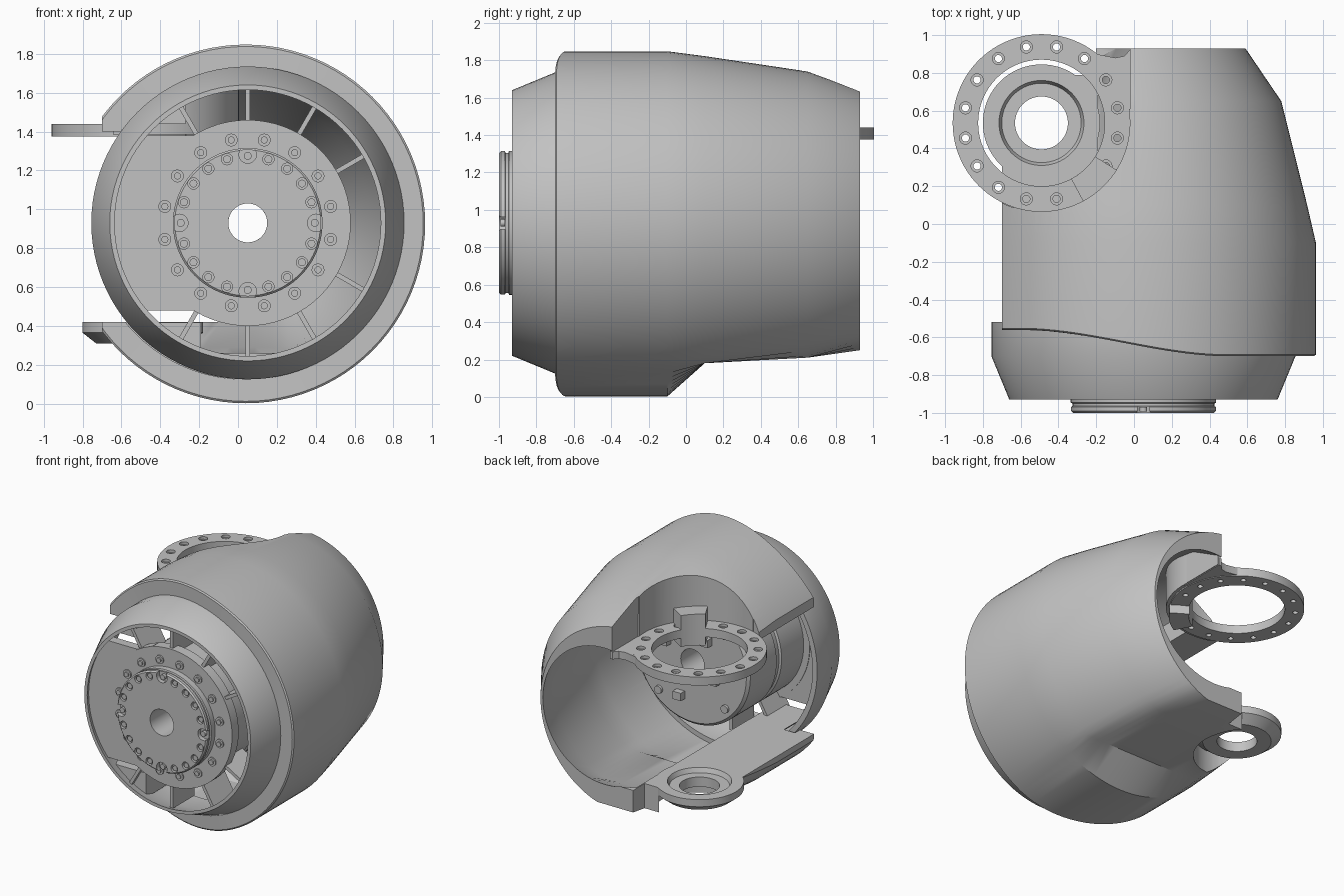
import bpy, bmesh, math
from math import cos, sin, pi, radians
from mathutils import Matrix

if "Cube" in bpy.data.objects:
    bpy.data.objects.remove(bpy.data.objects["Cube"], do_unlink=True)

grey = bpy.data.materials.new("plain grey")
grey.use_nodes = True
grey.diffuse_color = (0.54, 0.54, 0.54, 1)
grey.node_tree.nodes["Principled BSDF"].inputs["Base Color"].default_value = (0.54, 0.54, 0.54, 1)

AX, AZ = 0.05, 0.93        # main axis, running along y
PX, PY = -0.49, 0.535      # pivot axis, running along z


def finish(name, bm):
    bmesh.ops.recalc_face_normals(bm, faces=bm.faces)
    me = bpy.data.meshes.new(name)
    bm.to_mesh(me)
    bm.free()
    me.materials.append(grey)
    ob = bpy.data.objects.new(name, me)
    bpy.context.collection.objects.link(ob)
    return ob


def skin(name, rings, closed=True):
    """Join rings of points; closed loops back to the first ring, otherwise capped."""
    bm = bmesh.new()
    vs = [[bm.verts.new(p) for p in ring] for ring in rings]
    n = len(rings[0])
    for i in range(len(vs) if closed else len(vs) - 1):
        a, b = vs[i], vs[(i + 1) % len(vs)]
        for j in range(n):
            k = (j + 1) % n
            bm.faces.new((a[j], a[k], b[k], b[j]))
    if not closed:
        bm.faces.new(vs[0])
        bm.faces.new(vs[-1])
    return finish(name, bm)


def lathe(name, profile, axis="y", n=72):
    """Revolve a closed (radius, height) profile about the main or pivot axis."""
    rings = []
    for r, h in profile:
        ts = [2 * pi * j / n for j in range(n)]
        if axis == "y":
            rings.append([(AX + r * cos(t), h, AZ + r * sin(t)) for t in ts])
        else:
            rings.append([(PX + r * cos(t), PY + r * sin(t), h) for t in ts])
    return skin(name, rings)


def prism(name, pts, lo, hi, axis="z"):
    put = (lambda p, h: (p[0], p[1], h)) if axis == "z" else (lambda p, h: (p[0], h, p[1]))
    return skin(name, [[put(p, h) for p in pts] for h in (lo, hi)], closed=False)


def box(name, x0, x1, y0, y1, z0, z1):
    return prism(name, [(x0, y0), (x1, y0), (x1, y1), (x0, y1)], z0, z1)


def sector(name, r0, r1, a0, a1, z0, z1, n=32):
    ts = [radians(a0 + (a1 - a0) * i / n) for i in range(n + 1)]
    pts = [(PX + r1 * cos(t), PY + r1 * sin(t)) for t in ts]
    pts += [(PX + r0 * cos(t), PY + r0 * sin(t)) for t in reversed(ts)]
    return prism(name, pts, z0, z1)


def rods(name, centres, r, length, axis="y", n=20):
    bm = bmesh.new()
    turn = Matrix.Rotation(pi / 2, 4, "X") if axis == "y" else Matrix()
    for c in centres:
        bmesh.ops.create_cone(bm, cap_ends=True, segments=n, radius1=r, radius2=r,
                              depth=length, matrix=Matrix.Translation(c) @ turn)
    return finish(name, bm)


def carve(ob, cutters, op="DIFFERENCE"):
    """Apply booleans and throw the cutters away."""
    for c in cutters:
        m = ob.modifiers.new("cut", "BOOLEAN")
        m.operation, m.solver, m.object = op, "EXACT", c
    dg = bpy.context.evaluated_depsgraph_get()
    dg.update()
    me = bpy.data.meshes.new_from_object(ob.evaluated_get(dg))
    ob.modifiers.clear()
    ob.data = me
    for c in cutters:
        bpy.data.objects.remove(c, do_unlink=True)


def around(radius, y, angles):
    return [(AX + radius * cos(radians(a)), y, AZ + radius * sin(radians(a))) for a in angles]


# Outer shell: lofted circles that shrink and drift sideways, flattened underneath
def front_edge(x):
    t = min(max((x + 0.6) / 1.1, 0), 1)
    return -0.56 - 0.14 * t * t * (3 - 2 * t)


def section(y, cx, cz, r, zmin, n=96):
    ring = []
    for j in range(n):
        x, z = cx + r * cos(2 * pi * j / n), cz + r * sin(2 * pi * j / n)
        ring.append((x, front_edge(x) + y[0] if isinstance(y, tuple) else y, max(z, zmin)))
    return ring


outer = [section(*s) for s in (
    ((0.0,), 0.04, 0.925, 0.76, 0),
    ((0.0,), 0.04, 0.925, 0.913, 0), ((0.008,), 0.04, 0.925, 0.923, 0),
    (-0.1, 0.04, 0.925, 0.923, 0), (0.1, 0.02, 0.925, 0.897, 0.18),
    (0.65, -0.035, 0.925, 0.815, 0.21), (0.93, -0.125, 0.925, 0.715, 0.25))]
inner = [section(*s) for s in (
    (-1.2, 0.04, 0.925, 0.80, 0), (-0.1, 0.04, 0.925, 0.80, 0.125),
    (0.1, 0.03, 0.925, 0.77, 0.26), (0.65, 0.0, 0.925, 0.68, 0.29),
    (0.93, 0.045, 0.927, 0.525, 0.32), (1.2, 0.045, 0.927, 0.525, 0.32))]

# The cavity leaves a flat floor and a flat ceiling strip on the open side
cavity = skin("cavity", inner, closed=False)
carve(cavity, [box("floor_keep", -1.2, -0.19, -0.5, 1.5, -1, 0.42),
               box("ceiling_keep", -1.2, -0.45, -0.5, 0.15, 1.40, 3)])
shell = skin("outer_shell", outer, closed=False)
carve(shell, [
    cavity,
    box("side_cut", -2, -0.70, -2, 2, -1, 3),
    box("opening_cut", -2, -0.10, -2, 2, 0.42, 1.40),
    rods("scallop_cut", [(PX, PY, 1.42)], 0.472, 2.0, "z", 96),
    box("upper_corner_cut", -2, -0.02, 0.60, 2, 0.95, 3),
    box("lower_corner_cut", -2, -0.20, 0.79, 2, -1, 0.8),
    rods("lug_cut", [(PX, PY, 0)], 0.305, 1.0, "z", 72)])

# Pocket wall between pivot ring and shell: a curved run, then a straight one to the rim
for wall in (sector("pocket_wall", 0.468, 0.495, -108, 9, 1.385, 2.0),
             box("pocket_wall_straight", -0.019, 0.006, 0.58, 0.92, 1.385, 2.0)):
    carve(wall, [skin("shell_volume", outer, closed=False)], "INTERSECT")

# Flat plates carrying the floor and ceiling forward inside the collar
for name, x1, z0, z1 in (("lower_plate", -0.19, 0.0, 0.418), ("upper_plate", -0.27, 1.44, 2.0)):
    plate = box(name, -0.9, x1, -0.85, -0.49, z0, z1)
    carve(plate, [rods("collar_bore", [(AX, -0.7, AZ)], 0.74, 1, "y", 96)], "INTERSECT")

# Upper pivot ring with stepped bolt holes, and its flare into the shell corner
ring = lathe("pivot_ring", [(0.335, 1.375), (0.47, 1.375), (0.47, 1.44), (0.335, 1.44)], "z", 96)
spots = [(PX + 0.41 * cos(radians(a)), PY + 0.41 * sin(radians(a)))
         for a in [11.25 + 22.5 * i for i in range(16)]]
carve(ring, [rods("counterbores", [(x, y, 1.45) for x, y in spots], 0.032, 0.06, "z"),
             rods("bolt_holes", [(x, y, 1.40) for x, y in spots], 0.019, 0.3, "z")])
flare = prism("ring_flare", [(-0.3, 0.55), (0.0, 0.55), (0.0, 0.925), (-0.02, 0.925),
                             (-0.05, 0.89), (-0.1, 0.88), (-0.2, 0.90), (-0.3, 0.91)], 1.38, 1.438)
carve(flare, [rods("flare_cut", [(PX, PY, 1.4)], 0.465, 1, "z", 96)])
sector("ring_stop_block", 0.335, 0.475, -62, -32, 1.31, 1.55, 8)

# Lower pivot lug
lathe("lower_lug", [(0.14, 0.31), (0.24, 0.31), (0.31, 0.365), (0.31, 0.42),
                    (0.225, 0.42), (0.21, 0.385), (0.14, 0.385)], "z")

# Tapered front collar
lathe("front_collar", [(0.71, -0.93), (0.805, -0.70), (0.805, -0.52),
                       (0.765, -0.52), (0.765, -0.70), (0.685, -0.93)], n=96)

# Hub body, flange and the web filling the open side
lathe("hub_body", [(0.10, -0.85), (0.48, -0.85), (0.48, -0.55), (0.465, -0.54), (0.465, -0.50),
                   (0.48, -0.49), (0.48, -0.17), (0.46, -0.15), (0.10, -0.15)])
lathe("hub_flange", [(0.10, -0.90), (0.53, -0.90), (0.53, -0.82), (0.10, -0.82)])
arc = [radians(141 + 78 * i / 24) for i in range(25)]
web = [(AX + 0.715 * cos(t), AZ + 0.715 * sin(t)) for t in arc]
web += [(-0.23, 0.48), (-0.10, 0.42), (-0.10, 1.44), (-0.23, 1.38)]
prism("side_web", web, -0.895, -0.825, "y")

# Radial ribs between flange and collar
for i, a in enumerate((-120, -90, -60, -30, 30, 60, 90, 120)):
    t = radians(a)
    d, s = (cos(t), sin(t)), (-sin(t) * 0.012, cos(t) * 0.012)
    pts = [(AX + d[0] * r + k * s[0], AZ + d[1] * r + k * s[1])
           for r, k in ((0.46, -1), (0.705, -1), (0.705, 1), (0.46, 1))]
    prism("rib_%d" % (i + 1), pts, -0.88, -0.62, "y")

# Flange bolts: raised washers with heads
bolt_angles = [11.25 + 22.5 * i for i in range(16)]
rods("flange_washers", around(0.435, -0.90, bolt_angles), 0.033, 0.02)
rods("flange_bolts", around(0.435, -0.91, bolt_angles), 0.018, 0.02)

# Output disc with grooved rim, bolt recesses and four edge notches
disc = lathe("output_disc", [
    (0.10, -1.0), (0.375, -1.0), (0.385, -0.99), (0.385, -0.968), (0.375, -0.964),
    (0.375, -0.95), (0.385, -0.946), (0.385, -0.88), (0.10, -0.88)], n=96)
disc_angles = [18 * i for i in range(20)]
carve(disc, [
    rods("bolt_recesses", around(0.345, -1.0, [a for a in disc_angles if a % 90]), 0.029, 0.05),
    rods("edge_notches", around(0.352, -1.0, [0, 90, 180, 270]), 0.045, 0.07)])
rods("disc_bolts", around(0.345, -0.98, disc_angles), 0.02, 0.024)

# Studs and clips on the hub's back face
rods("back_studs", around(0.40, -0.15, [45, 135, 225, 315]), 0.03, 0.04)
for i, (x, z) in enumerate(((-0.15, 0.85), (0.15, 0.66), (0.27, 1.05), (-0.08, 1.13))):
    box("back_clip_%d" % (i + 1), x - 0.035, x + 0.035, -0.16, -0.10, z - 0.03, z + 0.03)

# Smooth shading with sharp corners kept
bpy.ops.object.select_all(action="DESELECT")
for ob in bpy.context.collection.objects:
    if ob.type == "MESH":
        ob.select_set(True)
        bpy.context.view_layer.objects.active = ob
bpy.ops.object.shade_smooth_by_angle(angle=radians(30))
